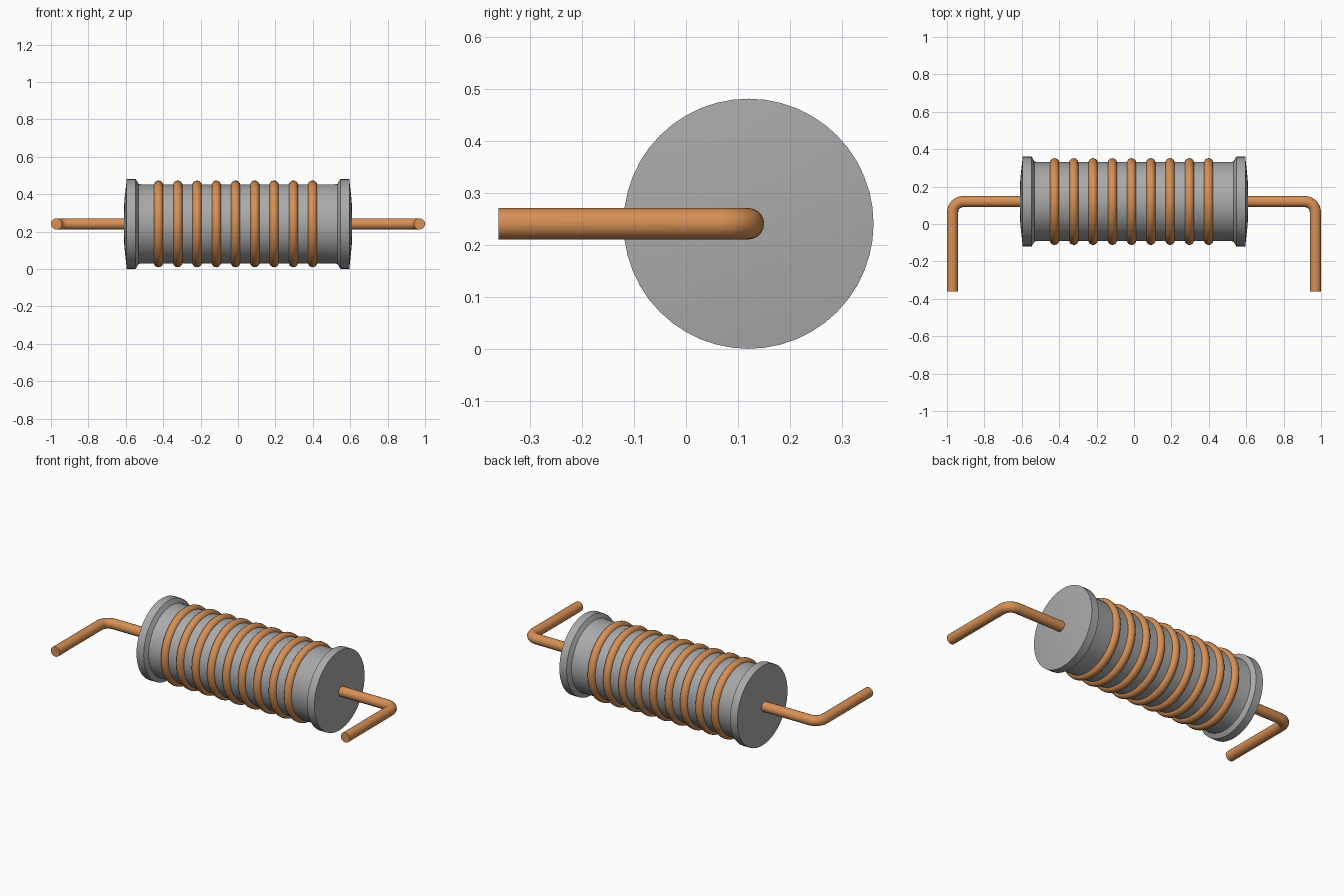
import bpy, bmesh
from math import sin, cos, pi, radians

if "Cube" in bpy.data.objects:
    bpy.data.objects.remove(bpy.data.objects["Cube"])

CY, CZ = 0.12, 0.241      # axis of the coil, running along x


def material(name, color):
    mat = bpy.data.materials.new(name)
    mat.diffuse_color = (*color, 1)
    return mat


copper = material("copper", (0.68, 0.28, 0.09))
ferrite = material("dark_grey", (0.4, 0.4, 0.4))
ferrite.diffuse_color = (0.4, 0.4, 0.4, 1)


def smooth(obj, angle=30):
    bpy.ops.object.select_all(action='DESELECT')
    obj.select_set(True)
    bpy.context.view_layer.objects.active = obj
    bpy.ops.object.shade_smooth_by_angle(angle=radians(angle))


def lathe_x(name, profile, sides):
    """Revolve (x, radius) points about the coil axis and close the ends."""
    bm = bmesh.new()
    rings = [[bm.verts.new((x, r * cos(2 * pi * i / sides), r * sin(2 * pi * i / sides)))
              for i in range(sides)] for x, r in profile]
    for a, b in zip(rings, rings[1:]):
        for i in range(sides):
            j = (i + 1) % sides
            bm.faces.new((a[i], a[j], b[j], b[i]))
    bm.faces.new(rings[0])
    bm.faces.new(rings[-1])
    bmesh.ops.recalc_face_normals(bm, faces=bm.faces)
    mesh = bpy.data.meshes.new(name)
    bm.to_mesh(mesh)
    bm.free()
    obj = bpy.data.objects.new(name, mesh)
    bpy.context.collection.objects.link(obj)
    obj.location = (0, CY, CZ)
    obj.data.materials.append(ferrite)
    smooth(obj)
    return obj


# Core with a flange at each end and slightly domed end faces
half = [(0.61, 0.03), (0.608, 0.12), (0.595, 0.24), (0.547, 0.24), (0.532, 0.214), (0.522, 0.212)]
lathe_x("core", half + [(-x, r) for x, r in reversed(half)], 48)

# Wire windings
for i in range(9):
    bpy.ops.mesh.primitive_torus_add(
        major_segments=48, minor_segments=16, major_radius=0.207, minor_radius=0.025,
        location=(-0.425 + 0.103 * i, CY, CZ), rotation=(0, pi / 2, 0))
    ring = bpy.context.object
    ring.name = f"winding_{i + 1}"
    ring.data.materials.append(copper)
    smooth(ring, 40)

# Bent leads, one at each end
bend = 0.057
for side, label in ((1, "right"), (-1, "left")):
    arc = [(0.97 - bend + bend * sin(t * pi / 12), CY - bend + bend * cos(t * pi / 12))
           for t in range(7)]
    path = [(0.58, CY)] + arc + [(0.97, -0.36)]
    curve = bpy.data.curves.new(f"lead_{label}", 'CURVE')
    curve.dimensions = '3D'
    curve.bevel_depth = 0.03
    curve.bevel_resolution = 8
    curve.use_fill_caps = True
    spline = curve.splines.new('POLY')
    spline.points.add(len(path) - 1)
    for p, (x, y) in zip(spline.points, path):
        p.co = (side * x, y, CZ, 1)
    lead = bpy.data.objects.new(f"lead_{label}", curve)
    bpy.context.collection.objects.link(lead)
    bpy.ops.object.select_all(action='DESELECT')
    lead.select_set(True)
    bpy.context.view_layer.objects.active = lead
    bpy.ops.object.convert(target='MESH')
    lead = bpy.context.object
    lead.data.materials.append(copper)
    smooth(lead, 40)

for m in bpy.data.materials:
    if m.users and not m.is_grease_pencil:
        m.use_nodes = True
        m.node_tree.nodes["Principled BSDF"].inputs["Base Color"].default_value = m.diffuse_color
